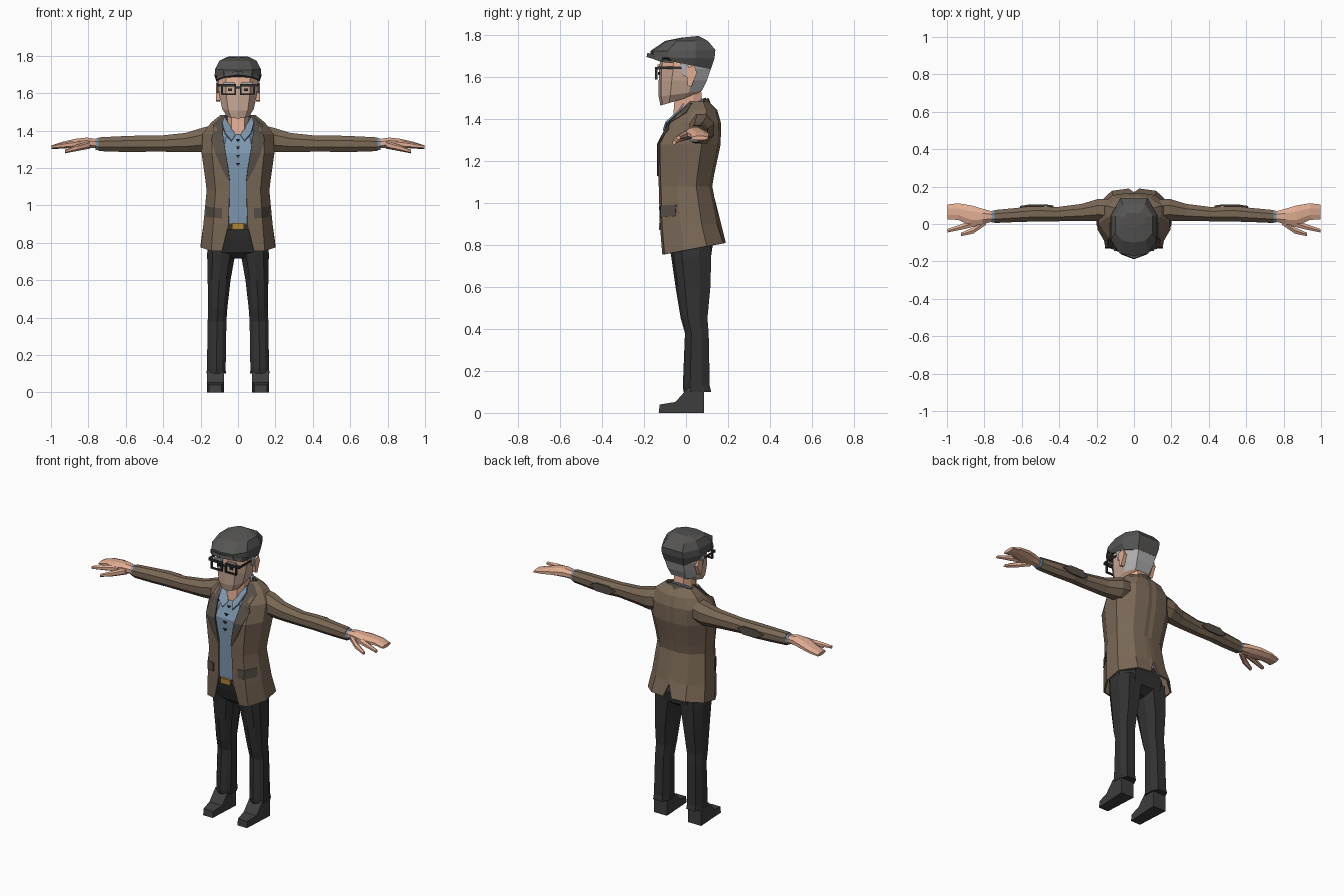
import bpy, bmesh, math
from mathutils import Vector

if "Cube" in bpy.data.objects:
    bpy.data.objects.remove(bpy.data.objects["Cube"])


def mat(name, r, g, b):
    m = bpy.data.materials.new(name)
    lin = lambda c: ((c / 255 + 0.055) / 1.055) ** 2.4
    m.diffuse_color = (lin(r), lin(g), lin(b), 1)
    m.use_nodes = True
    m.node_tree.nodes["Principled BSDF"].inputs["Base Color"].default_value = m.diffuse_color
    return m


JACKET = mat("brown tweed", 122, 104, 86)
TRIM = mat("dark brown trim", 86, 78, 70)
CAP = mat("grey cap", 86, 85, 84)
TROUSERS = mat("charcoal cloth", 50, 50, 51)
SHOES = mat("shoe grey", 62, 62, 63)
SHIRT = mat("blue shirt", 124, 150, 173)
SKIN = mat("skin", 226, 174, 147)
STUBBLE = mat("stubble", 200, 168, 149)
HAIR = mat("grey hair", 176, 176, 176)
GOLD = mat("gold", 176, 132, 50)


def finish(name, bm, mats, mirror=False, thick=0):
    bmesh.ops.recalc_face_normals(bm, faces=bm.faces)
    me = bpy.data.meshes.new(name)
    bm.to_mesh(me)
    bm.free()
    for m in mats if isinstance(mats, list) else [mats]:
        me.materials.append(m)
    ob = bpy.data.objects.new(name, me)
    bpy.context.collection.objects.link(ob)
    if mirror:
        ob.modifiers.new("mirror", "MIRROR")
    if thick:
        s = ob.modifiers.new("thickness", "SOLIDIFY")
        s.thickness, s.offset = thick, 0
    return ob


def loft(name, rings, mats, closed=True, mirror=False, thick=0):
    bm = bmesh.new()
    vs = [[bm.verts.new(p) for p in r] for r in rings]
    n = len(vs[0])
    for a, b in zip(vs, vs[1:]):
        for i in range(n if closed else n - 1):
            j = (i + 1) % n
            bm.faces.new((a[i], a[j], b[j], b[i]))
    if closed:
        bm.faces.new(vs[0])
        bm.faces.new(vs[-1])
    return finish(name, bm, mats, mirror, thick)


def plate(name, pts, m, mirror=True, thick=0.008):
    bm = bmesh.new()
    bm.faces.new([bm.verts.new(p) for p in pts])
    return finish(name, bm, m, mirror, thick)


def box(name, c, size, m, mirror=False):
    bm = bmesh.new()
    bmesh.ops.create_cube(bm, size=1)
    for v in bm.verts:
        v.co = Vector([c[i] + v.co[i] * size[i] for i in range(3)])
    return finish(name, bm, m, mirror)


def block_ring(z, w, yf, yb, xc=0, tilt=0, nose=0.0):
    """Ten-sided boxy ring; tilt raises the front relative to the back."""
    d = yb - yf
    half = [(0, yf), (.62, yf + nose), (1, yf + .27 * d), (1, yf + .7 * d), (.6, yb), (0, yb)]
    pts = [(xc + w * x, y) for x, y in half] + [(xc - w * x, y) for x, y in half[4:0:-1]]
    return [(x, y, z + tilt * (yb - y) / d) for x, y in pts]


def tube_ring(c, ry, rz, n=8):
    angs = [2 * math.pi * (i + .5) / n for i in range(n)]
    return [(c[0], c[1] + ry * 1.07 * math.cos(a), c[2] + rz * 1.07 * math.sin(a)) for a in angs]


def limb(name, data, m, n=8):
    loft(name, [tube_ring(d[:3], d[3], d[4], n) for d in data], m, mirror=True)


# Jacket: levels are height, opening, half width, front, back
LEVELS = [(.755, .085, .195, -.108, .185), (.90, .05, .18, -.12, .155), (1.08, .045, .163, -.125, .12),
          (1.14, .045, .17, -.128, .13), (1.28, .07, .19, -.13, .16), (1.38, .085, .185, -.08, .162),
          (1.44, .08, .14, -.02, .145), (1.48, .065, .09, .02, .105)]


def front_y(x, z):
    for a, b in zip(LEVELS, LEVELS[1:]):
        if z <= b[0]:
            break
    t = min(1, (z - a[0]) / (b[0] - a[0]))
    w, yf, yb = [a[i] + t * (b[i] - a[i]) for i in (2, 3, 4)]
    s = max(0, (x / w - .72) / .28)
    return yf + .01 + s * (.35 * (yb - yf) - .01) if s else yf + .01 * x / (.72 * w)


rows = []
for k, (z, o, w, yf, yb) in enumerate(LEVELS):
    d = yb - yf
    row = [(o, yf), (.72 * w, yf + .01), (w, yf + .35 * d), (w, yf + .7 * d), (.6 * w, yb - .012), (.028, yb), (0, yb - .003)]
    hem = .055 if k == 0 else 0
    row = [(x, y, z + hem * max(0, (y - yf) / d)) for x, y in row]
    if k == 0:  # back vent
        row[-1] = (0, yb - .02, .89)
    if k == 1:
        row[-1] = (0, yb, .93)
    rows.append(row)
loft("jacket", rows, JACKET, closed=False, mirror=True, thick=.01)


def on_front(pts, off=.009):
    return [(x, front_y(x, z) - off, z) for x, z in pts]


# Lapels and pocket flaps lie on the jacket front
loft("lapel", [on_front([(i, z), ((i + o) / 2, z), (o, z)]) for z, i, o in
               [(1.13, .043, .05), (1.2, .052, .088), (1.28, .066, .122), (1.35, .076, .142), (1.38, .08, .132),
                (1.43, .078, .132), (1.475, .066, .085)]], TRIM, closed=False, mirror=True, thick=.009)
loft("pocket_flap", [on_front([(.085, z), (.126, z + .003), (.168, z + .008)], .008) for z in (.93, .985)],
     TRIM, closed=False, mirror=True, thick=.009)

# Sleeves, elbow patches, shirt cuffs
limb("sleeve", [(.11, .07, 1.365, .06, .07), (.19, .075, 1.35, .06, .066), (.28, .062, 1.336, .046, .052),
                (.42, .052, 1.33, .038, .043), (.52, .056, 1.33, .043, .044), (.63, .048, 1.328, .038, .042),
                (.747, .04, 1.327, .035, .037)], JACKET)
plate("elbow_patch", [(.43, .094, 1.33), (.47, .1, 1.355), (.56, .1, 1.355), (.61, .092, 1.33),
                      (.56, .1, 1.305), (.47, .1, 1.305)], TRIM, thick=.009)
limb("shirt_cuff", [(.74, .04, 1.327, .032, .033), (.762, .04, 1.328, .031, .031)], SHIRT)

# Hands: broad group of fingers, one spread finger, thumb
limb("hand", [(.755, .04, 1.33, .027, .025), (.81, .04, 1.335, .042, .028), (.87, .045, 1.332, .055, .024),
              (.94, .066, 1.322, .045, .018), (.998, .065, 1.31, .04, .01)], SKIN)
limb("finger", [(.84, .012, 1.33, .024, .02), (.92, -.015, 1.322, .016, .015), (.998, -.036, 1.312, .01, .009)], SKIN, 6)
limb("thumb", [(.79, .015, 1.325, .02, .02), (.86, -.035, 1.308, .018, .016), (.925, -.056, 1.288, .01, .009)], SKIN, 6)

# Shirt body and placket buttons
loft("shirt", [block_ring(z, w, yf, yb) for z, w, yf, yb in
               [(.88, .12, -.112, .09), (1.1, .12, -.115, .08), (1.28, .13, -.116, .1), (1.37, .1, -.072, .1),
                (1.43, .07, -.018, .09)]], SHIRT)
for i, z in enumerate((1.355, 1.315, 1.27, 1.225)):
    y = -.084 - .026 * min(i, 1.5) - .002
    plate(f"button_{i + 1}", [(-.012, y - .004, z), (.012, y - .004, z), (0, y - .006, z - .014)], TROUSERS, False, .008)


# Collars: tilted bands around the neck, plus front points
def band(name, r, yc, zc, h, flare, a0, a1, m):
    angs = [math.radians(a0 + (a1 - a0) * i / 8) for i in range(9)]
    ring = lambda k, dz: [(k * math.cos(a), yc + k * math.sin(a), zc + .6 * r * math.sin(a) + dz) for a in angs]
    loft(name, [ring(r + flare, 0), ring(r, h)], m, closed=False, thick=.01)


band("shirt_collar", .07, .02, 1.422, .038, .006, -50, 230, SHIRT)
band("jacket_collar", .083, .02, 1.402, .048, .018, -5, 185, TRIM)
plate("collar_point", [(.074, -.01, 1.475), (.014, -.078, 1.375), (.035, -.108, 1.345), (.07, -.095, 1.385),
                       (.085, -.035, 1.44)], SHIRT)

# Belt, buckle and trousers
loft("belt", [block_ring(z, .135, -.118, .1) for z in (.872, .902)], TROUSERS)
box("buckle", (0, -.122, .888), (.066, .014, .034), GOLD)
loft("hips", [block_ring(*r) for r in [(.715, .06, -.03, .07), (.75, .15, -.07, .12), (.82, .165, -.095, .13),
                                       (.89, .14, -.112, .1)]], TROUSERS)
loft("trouser_leg", [block_ring(z, (xo - xi) / 2, yf, yb, (xo + xi) / 2, nose=.012) for z, xi, xo, yf, yb in
                     [(.10, .065, .168, -.012, .12), (.13, .066, .166, -.015, .113), (.38, .062, .162, -.005, .108),
                      (.45, .057, .16, -.025, .102), (.6, .04, .162, -.05, .116), (.74, .015, .165, -.07, .12),
                      (.8, .015, .16, -.075, .12)]], TROUSERS, mirror=True)

# Shoes: side profile swept across the width
SHOE = [(-.13, 0), (.085, 0), (.085, .12), (.01, .12), (-.05, .052), (-.125, .04)]
loft("shoe", [[(x + (.012 * s if y < -.1 else 0), y, z) for y, z in SHOE] for x, s in ((.075, 1), (.166, -1))],
     SHOES, mirror=True)

# Neck and head
loft("neck", [block_ring(*r) for r in [(1.34, .06, -.068, .08), (1.45, .056, -.058, .08), (1.56, .056, -.05, .07)]], SKIN)
head = loft("head", [block_ring(z, w, yf, yb, 0, tilt, .012) for z, w, yf, yb, tilt in
                     [(1.51, .06, -.122, .03, -.045), (1.535, .084, -.13, .075, -.028), (1.585, .1, -.13, .1, 0),
                      (1.64, .106, -.128, .118, 0), (1.71, .1, -.12, .11, 0)]], [SKIN, STUBBLE, HAIR])
for p in head.data.polygons:
    if p.center.y > .03 and p.center.z > 1.55:
        p.material_index = 2
    elif p.center.y < .01 and p.center.z < 1.62:
        p.material_index = 1
loft("ear", [[(x, y, z) for y, z in ((.0, 1.645), (.04, 1.655), (.052, 1.62), (.025, 1.555), (.008, 1.56))]
             for x in (.095, .118)], SKIN, mirror=True)
plate("sideburn", [(.108, -.03, 1.67), (.108, .01, 1.67), (.108, .006, 1.60), (.106, -.015, 1.61)], HAIR)

# Eyes, eyebrows, glasses
box("eye", (.043, -.129, 1.618), (.02, .009, .014), TROUSERS, True)
box("eyebrow", (.048, -.13, 1.655), (.06, .012, .01), HAIR, True)
for z, h in ((1.643, .014), (1.594, .008)):
    box("rim_bar", (.05, -.141, z), (.078, .012, h), TROUSERS, True)
for x in (.014, .086):
    box("rim_side", (x, -.141, 1.618), (.009, .012, .05), TROUSERS, True)
box("bridge", (0, -.141, 1.63), (.03, .012, .009), TROUSERS)
box("hinge", (.097, -.135, 1.643), (.022, .018, .014), TROUSERS, True)
box("temple", (.108, -.06, 1.645), (.007, .15, .011), TROUSERS, True)

# Flat cap with curved peak
loft("cap", [block_ring(z, w, yf, yb, 0, tilt, .012) for z, w, yf, yb, tilt in
             [(1.638, .112, -.13, .118, .05), (1.69, .125, -.165, .136, .005), (1.73, .122, -.17, .14, -.005),
              (1.773, .1, -.1, .105, 0), (1.797, .055, -.02, .06, -.008)]], CAP)
arc = [-1, -.6, 0, .6, 1]
loft("cap_peak", [[(w * t, y + dy * t * t, z - .022 * t * t) for t in arc] for w, y, dy, z in
                  [(.118, -.08, .02, 1.695), (.112, -.183, .07, 1.7), (.11, -.178, .07, 1.715)]],
     CAP, closed=False, thick=.012)
